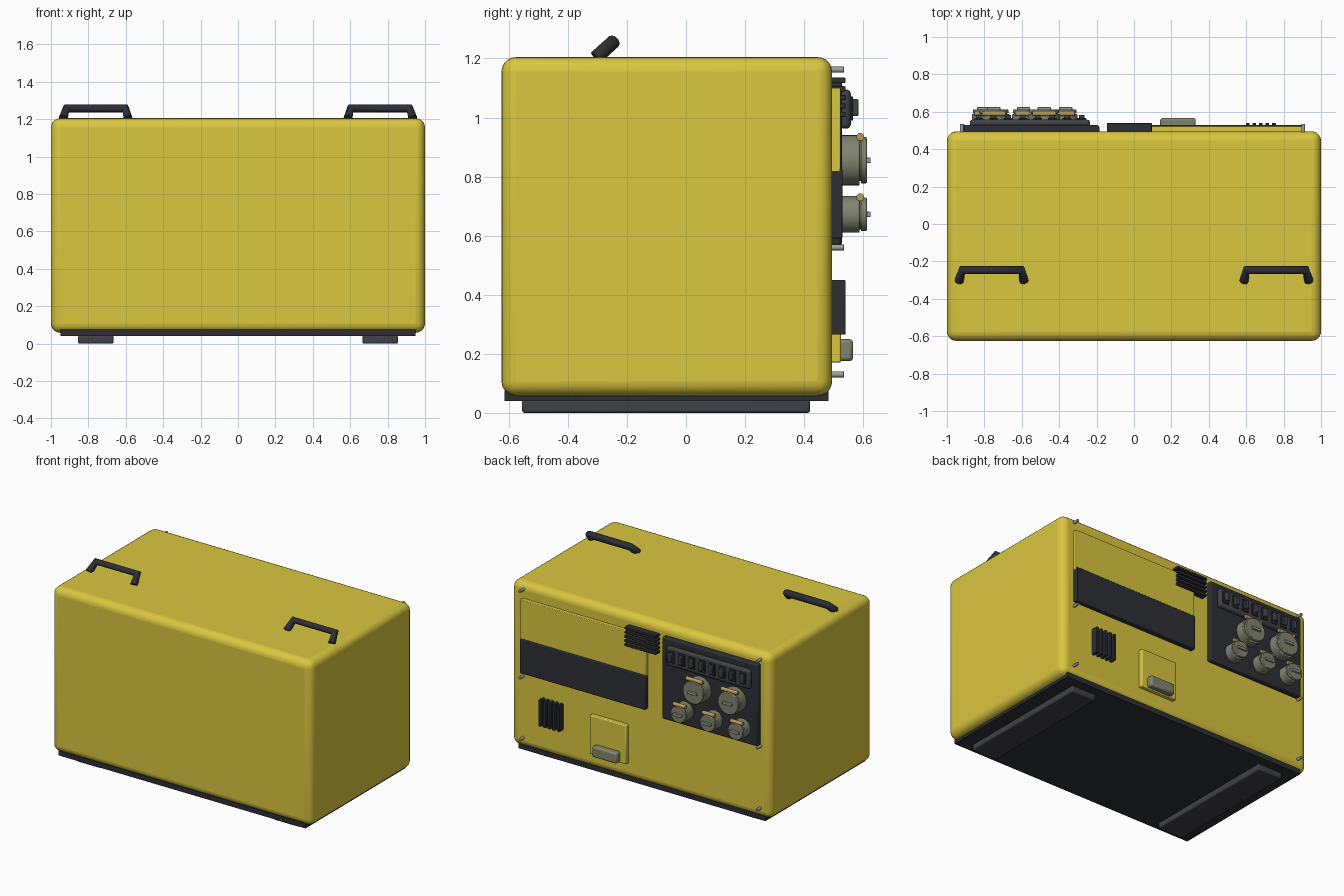
import bpy, math

if "Cube" in bpy.data.objects:
    bpy.data.objects.remove(bpy.data.objects["Cube"])

def material(name, rgb):
    m = bpy.data.materials.new(name)
    m.diffuse_color = (*rgb, 1)
    m.use_nodes = True
    m.node_tree.nodes["Principled BSDF"].inputs["Base Color"].default_value = m.diffuse_color
    return m

YELLOW = material("yellow_paint", (0.70, 0.57, 0.05))
DARK = material("dark_plastic", (0.025, 0.028, 0.034))
CHARCOAL = material("charcoal", (0.05, 0.053, 0.06))
OLIVE = material("olive_grey", (0.22, 0.23, 0.16))
BRASS = material("brass", (0.50, 0.33, 0.10))
STEEL = material("steel", (0.35, 0.35, 0.36))

def finish(ob, name, mat, bevel, segs):
    ob.name = name
    ob.data.materials.append(mat)
    if bevel:
        b = ob.modifiers.new("bevel", 'BEVEL')
        b.width, b.segments, b.limit_method = bevel, segs, 'ANGLE'
    bpy.ops.object.shade_smooth_by_angle(angle=math.radians(35))
    return ob

def box(name, x, y, z, mat, bevel=0.0, segs=2):
    """Box from (min, max) ranges."""
    mid = [(a + b) / 2 for a, b in (x, y, z)]
    bpy.ops.mesh.primitive_cube_add(size=1, location=mid)
    ob = bpy.context.object
    ob.scale = [b - a for a, b in (x, y, z)]
    bpy.ops.object.transform_apply(location=False, rotation=False, scale=True)
    return finish(ob, name, mat, bevel, segs)

def disc(name, x, z, r, y, mat, bevel=0.0, verts=32):
    """Cylinder along y."""
    bpy.ops.mesh.primitive_cylinder_add(vertices=verts, radius=r, depth=y[1] - y[0],
        location=(x, sum(y) / 2, z), rotation=(math.pi / 2, 0, 0))
    return finish(bpy.context.object, name, mat, bevel, 2)

# Housing, base tray and skids
box("housing", (-1, 1), (-0.625, 0.495), (0.058, 1.205), YELLOW, 0.05, 5)
box("base_tray", (-0.95, 0.95), (-0.615, 0.483), (0.04, 0.075), DARK)
for s in (-1, 1):
    box("skid", (s * 0.76 - 0.095, s * 0.76 + 0.095), (-0.555, 0.42), (0, 0.045), CHARCOAL, 0.008)

# Slanted carry handles on the lid
for s in (-1, 1):
    cu = bpy.data.curves.new("carry_handle", 'CURVE')
    cu.dimensions = '3D'
    cu.bevel_depth, cu.bevel_resolution, cu.use_fill_caps = 0.024, 4, True
    path = [(0.935, -0.305, 1.203), (0.918, -0.246, 1.256), (0.602, -0.246, 1.256), (0.588, -0.305, 1.203)]
    sp = cu.splines.new('POLY')
    sp.points.add(len(path) - 1)
    for p, (x, y, z) in zip(sp.points, path):
        p.co = (s * x, y, z, 1)
    cu.materials.append(DARK)
    ob = bpy.data.objects.new("carry_handle", cu)
    bpy.context.collection.objects.link(ob)

# Access door and dark window below it
box("access_door", (-0.055, 0.91), (0.485, 0.523), (0.815, 1.10), YELLOW, 0.004)
box("dark_window", (-0.055, 0.91), (0.485, 0.53), (0.59, 0.83), DARK, 0.006)

# Vent slats
for i in range(5):
    z = 1.01 + i * 0.029
    box("upper_vent_slat", (-0.145, 0.095), (0.485, 0.54), (z - 0.009, z + 0.009), DARK, 0.003)
    x = 0.608 + i * 0.035
    box("lower_vent_slat", (x - 0.01, x + 0.01), (0.485, 0.54), (0.265, 0.45), DARK, 0.003)

# Fuel flap with latch
box("fuel_flap", (0.095, 0.375), (0.485, 0.525), (0.17, 0.44), YELLOW, 0.006)
box("flap_latch", (0.14, 0.33), (0.515, 0.566), (0.175, 0.25), OLIVE, 0.012)

# Socket panel and breaker strip
box("socket_panel", (-0.92, -0.185), (0.485, 0.528), (0.565, 1.135), DARK, 0.01)
box("breaker_strip", (-0.878, -0.235), (0.52, 0.558), (0.962, 1.095), CHARCOAL, 0.014)
for i in range(8):
    x = -0.28 - i * 0.0785
    box("breaker_frame", (x - 0.024, x + 0.024), (0.55, 0.566), (0.99, 1.072), DARK, 0.003)
    box("breaker_switch", (x - 0.015, x + 0.015), (0.56, 0.584), (1.005, 1.062), CHARCOAL, 0.004)

# Round outlets: two large, three small
outlets = [(x, 0.855, 0.085) for x in (-0.48, -0.75)] + [(x, 0.672, 0.062) for x in (-0.365, -0.59, -0.805)]
for x, z, r in outlets:
    disc("outlet_body", x, z, r, (0.515, 0.588), OLIVE, 0.004)
    disc("outlet_core", x, z, r * 0.82, (0.58, 0.596), OLIVE)
    disc("outlet_lid", x, z, r * 0.92, (0.592, 0.612), OLIVE, 0.004)
    box("lid_grip", (x - 0.035, x + 0.035), (0.605, 0.625), (z - 0.009, z + 0.009), STEEL, 0.003)
    bpy.ops.mesh.primitive_cylinder_add(vertices=16, radius=0.013, depth=r * 1.5,
        location=(x, 0.59, z + r * 0.94), rotation=(0, math.pi / 2, 0))
    finish(bpy.context.object, "lid_hinge", BRASS, 0, 1)

# Corner screws
for x in (-0.92, 0.905):
    for z in (0.13, 0.56, 1.162):
        disc("screw", x, z, 0.010, (0.485, 0.535), STEEL, 0.002, 12)
